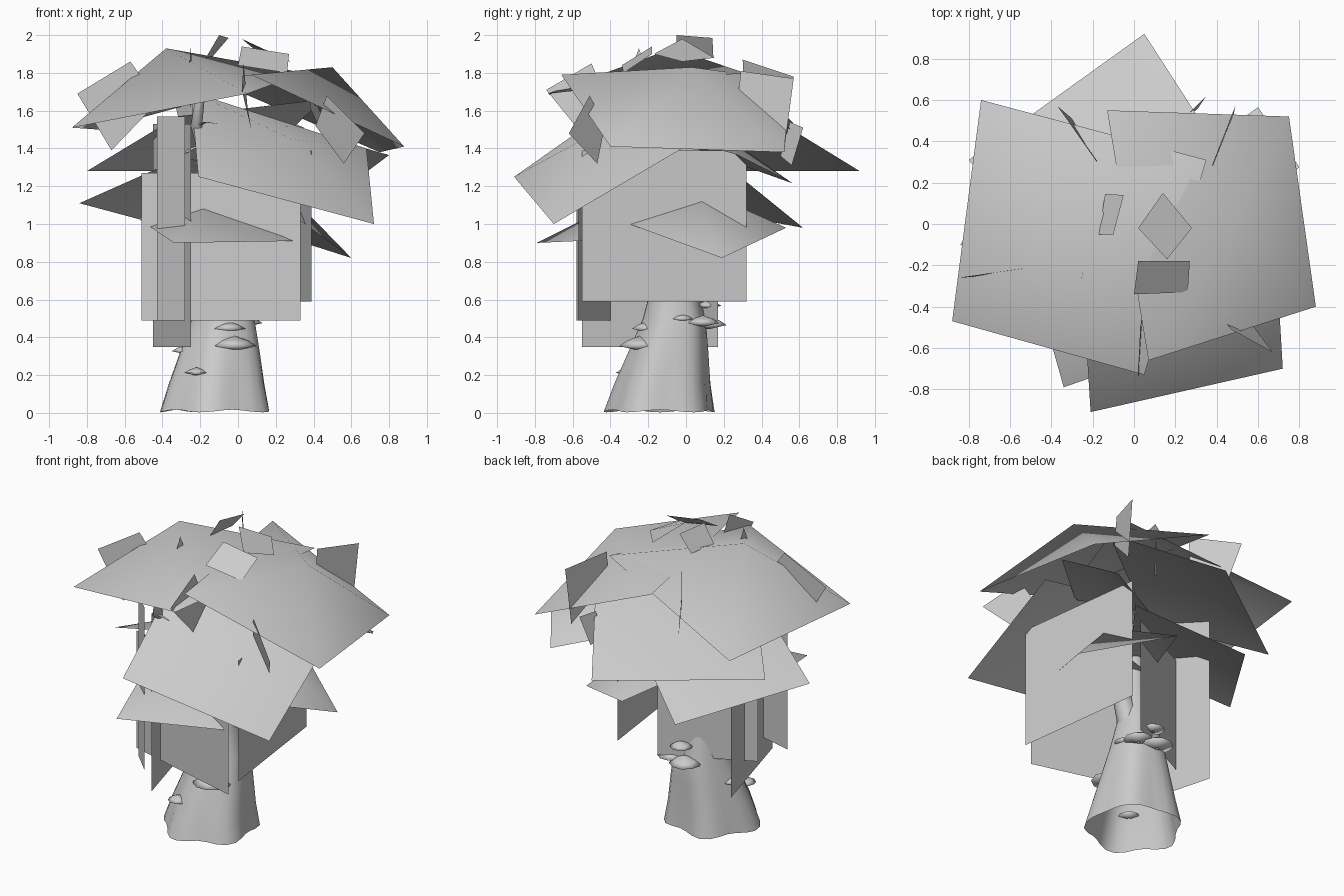
import bpy, bmesh, math
from mathutils import Vector


def make_object(name, verts, faces, smooth=True):
    mesh = bpy.data.meshes.new(name)
    mesh.from_pydata([tuple(v) for v in verts], [], faces)
    mesh.update()
    ob = bpy.data.objects.new(name, mesh)
    bpy.context.collection.objects.link(ob)
    for p in mesh.polygons:
        p.use_smooth = smooth
    return ob


def leaf_card(name, a, b, c, d, apex=None, lift=0.0):
    """Four-cornered foliage card, domed up to a raised centre point."""
    pts = [Vector(p) for p in (a, b, c, d)]
    if apex is None:
        n = (pts[2] - pts[0]).cross(pts[3] - pts[1]).normalized()
        if n.z < 0:
            n = -n
        apex = sum(pts, Vector()) / 4 + n * lift
    make_object(name, pts + [Vector(apex)],
                [(i, (i + 1) % 4, 4) for i in range(4)])


def hanging_card(name, p, q, bottom, top):
    """Upright rectangle for hanging foliage."""
    make_object(name, [(*p, bottom), (*q, bottom), (*q, top), (*p, top)],
                [(0, 1, 2, 3)], False)


def ring_tube(name, rings, sides, flute=0.0):
    """Loft through (x, y, z, radius) rings, fluted towards the base."""
    verts, faces = [], []
    for k, (x, y, z, r) in enumerate(rings):
        f = flute * (1 - k / (len(rings) - 1)) ** 2
        for i in range(sides):
            t = math.tau * i / sides
            rr = r * (1 + f * math.cos(5 * t + 2.6))
            dz = 0.007 * (1 + math.cos(5 * t)) if flute and k == 0 else 0
            verts.append((x + rr * math.cos(t), y + rr * math.sin(t), z + dz))
    for k in range(len(rings) - 1):
        for i in range(sides):
            j = (i + 1) % sides
            faces.append((k * sides + i, k * sides + j,
                          (k + 1) * sides + j, (k + 1) * sides + i))
    return make_object(name, verts, faces)


# Trunk with flared roots, open at the base
ring_tube("trunk", [(-.112, -.135, 0.003, .282), (-.105, -.12, .15, .25),
                    (-.09, -.09, .32, .21), (-.075, -.06, .5, .165),
                    (-.07, -.06, .68, .12), (-.07, -.08, .95, .085),
                    (-.08, -.09, 1.2, .06), (-.09, -.1, 1.4, .03)], 30, .08)

# Branches
for i, path in enumerate([
        [(-.08, -.08, 1.0, .06), (-.18, -.35, 1.38, .035),
         (-.22, -.53, 1.52, .03), (-.2, -.55, 1.68, .025)],
        [(-.19, -.42, 1.42, .02), (-.24, -.5, 1.4, .015), (-.34, -.5, 1.34, .005)],
        [(-.04, -.06, .6, .08), (.08, -.06, .95, .05), (.22, .04, 1.3, .015)],
        [(-.22, -.53, 1.52, .02), (-.17, -.56, 1.54, .012), (-.11, -.57, 1.53, .004)]]):
    ring_tube(f"branch_{i}", path, 8)


# Shelf fungi: shallow lens-shaped caps
def fungus(name, x, y, z, r):
    ring_tube(name, [(x, y, z - r * .25, r * .1), (x, y, z - r * .05, r),
                     (x, y, z + r * .2, r * .6), (x, y, z + r * .4, .002)], 10)


for i, f in enumerate([(-.02, -.24, .36, .12), (-.05, -.2, .45, .09),
                       (-.22, -.31, .215, .065), (.06, -.02, .5, .06),
                       (.04, .09, .48, .09), (-.08, .12, .47, .1),
                       (-.05, .12, .57, .07), (-.28, -.08, .33, .07)]):
    fungus(f"shelf_fungus_{i}", *f)

# Crown cards
leaf_card("crown_left", (-.88, -.47, 1.51), (.05, -.73, 1.69),
          (.35, .31, 1.80), (-.74, .60, 1.50), apex=(-.38, -.07, 1.93))
leaf_card("crown_right", (.07, -.66, 1.79), (.88, -.40, 1.41),
          (.75, .52, 1.38), (-.13, .55, 1.76), apex=(.5, .03, 1.83))

# Middle cards
leaf_card("middle_front", (-.21, -.91, 1.25), (.72, -.70, 1.0),
          (.68, -.02, 1.40), (-.25, -.27, 1.70), lift=.14)
leaf_card("middle_back", (.05, .92, 1.28), (-.80, .31, 1.28),
          (-.32, -.25, 1.57), (.45, .3, 1.66), lift=.08)
leaf_card("middle_right", (.8, .275, 1.365), (.6, .565, 1.215),
          (-.05, .1, 1.38), (.25, -.25, 1.52), lift=.10)

# Lower cards
leaf_card("lower_front", (-.34, -.79, .90), (.29, -.57, .91),
          (.1, .08, 1.02), (-.53, -.12, 1.03), apex=(-.15, -.35, 1.12))
leaf_card("lower_right", (.6, .19, .82), (.1, .53, .98),
          (-.2, -.07, 1.12), (.3, -.41, 1.04), apex=(.24, .06, 1.19))
leaf_card("lower_left", (-.84, -.10, 1.11), (-.354, .62, .98),
          (.2, .25, 1.28), (-.3, -.4, 1.35), lift=.08)

# Hanging foliage
hanging_card("hanging_right", (.39, -.55), (.28, .32), .59, 1.39)
hanging_card("hanging_front", (.33, -.57), (-.51, -.34), .49, 1.27)
hanging_card("hanging_left", (-.25, -.55), (-.45, .17), .35, 1.53)
hanging_card("hanging_narrow", (-.43, -.43), (-.28, -.58), .49, 1.57)
hanging_card("hanging_back", (.09, .17), (-.46, -.1), .49, 1.25)


# Loose single leaves
def loose_leaf(name, *corners):
    make_object(name, corners, [(0, 1, 2, 3)], False)


loose_leaf("leaf_top_tip", (-.17, -.05, 1.88), (-.10, -.05, 2.0),
           (-.05, .14, 1.985), (-.14, .145, 1.88))
loose_leaf("leaf_top_diamond", (.02, -.02, 1.98), (.16, -.17, 1.90),
           (.28, -.02, 1.86), (.14, .15, 1.88))
loose_leaf("leaf_top_front", (0, -.34, 1.84), (.02, -.18, 1.94),
           (.27, -.18, 1.90), (.26, -.33, 1.80))
loose_leaf("leaf_left", (-.85, -.26, 1.69), (-.57, -.22, 1.86),
           (-.42, -.20, 1.65), (-.67, -.25, 1.39))
loose_leaf("leaf_front", (.02, -.74, 1.71), (.03, -.5, 1.85),
           (.05, -.40, 1.62), (.07, -.57, 1.5))
loose_leaf("leaf_front_right", (.47, -.51, 1.68), (.67, -.62, 1.48),
           (.56, -.47, 1.32), (.41, -.43, 1.52))
loose_leaf("leaf_right_back", (.38, .29, 1.81), (.49, .57, 1.77),
           (.48, .52, 1.39), (.38, .27, 1.62))
loose_leaf("leaf_back", (.28, .55, 1.54), (.35, .62, 1.51),
           (.31, .56, 1.31), (.24, .5, 1.36))
loose_leaf("leaf_back_left", (-.37, .57, 1.78), (-.18, .30, 1.87),
           (-.18, .31, 1.65), (-.30, .51, 1.5))
loose_leaf("leaf_inner", (-.27, -.33, 1.70), (-.25, -.25, 1.93),
           (-.24, -.2, 1.8), (-.25, -.3, 1.62))
